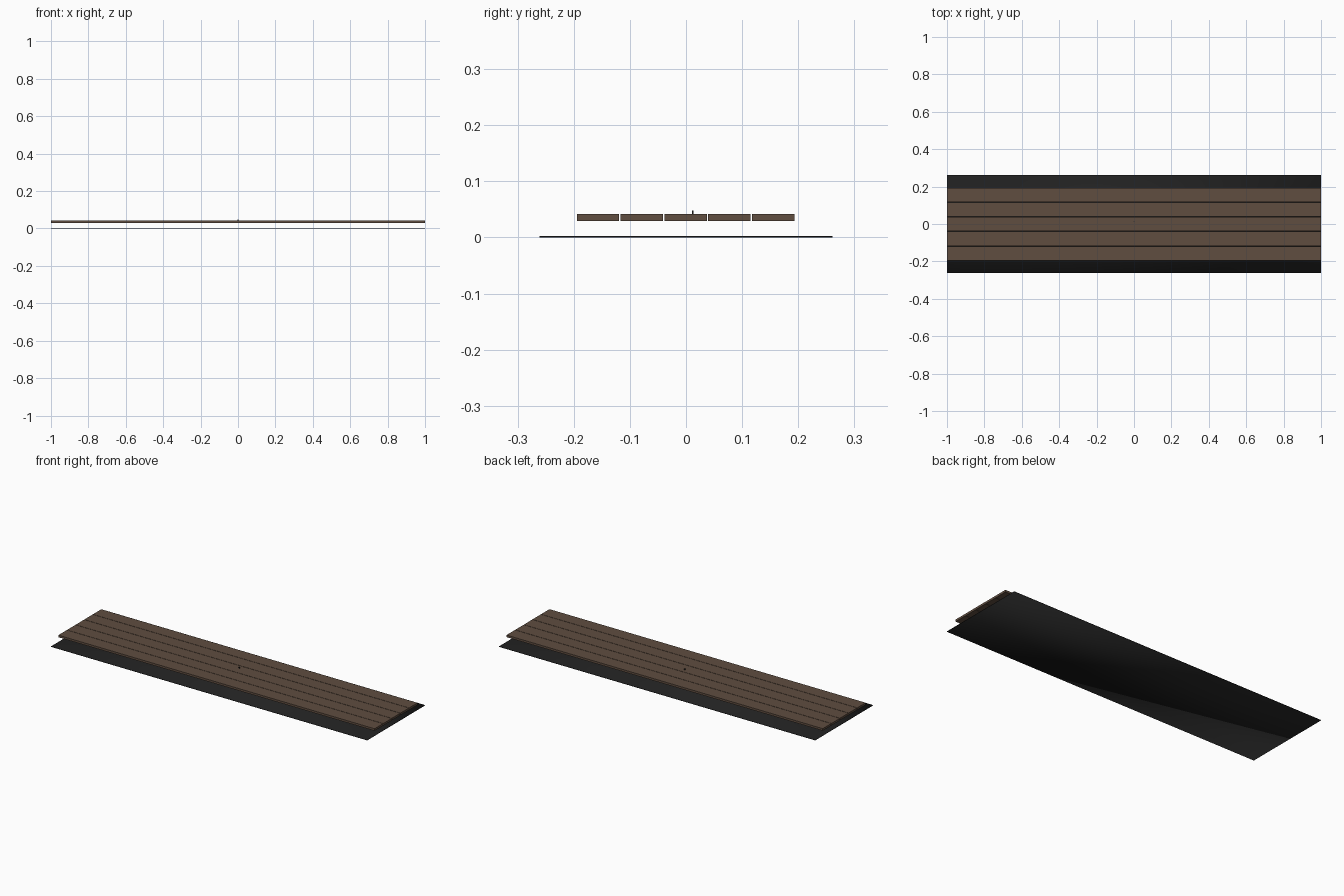
import bpy

if "Cube" in bpy.data.objects:
    bpy.data.objects.remove(bpy.data.objects["Cube"])


def material(name, rgb):
    m = bpy.data.materials.new(name)
    m.diffuse_color = (*rgb, 1)
    m.use_nodes = True
    m.node_tree.nodes["Principled BSDF"].inputs["Base Color"].default_value = m.diffuse_color
    return m


brown = material("brown_wood", (0.115, 0.075, 0.051))
black = material("black_sheet", (0.015, 0.015, 0.015))


def box(name, low, high, mat, smooth=False):
    bpy.ops.mesh.primitive_cube_add(size=1)
    ob = bpy.context.object
    ob.name = name
    for v in ob.data.vertices:
        v.co = [h if c > 0 else l for c, l, h in zip(v.co, low, high)]
    ob.data.materials.append(mat)
    for p in ob.data.polygons:
        p.use_smooth = smooth
    return ob


# Thin base sheet, softly shaded around its edges
box("base_sheet", (-1, -0.261, 0), (1, 0.261, 0.003), black, True)

# Five long planks with narrow gaps, floating above the sheet
pitch, width, start = 0.078, 0.0755, -0.1945
for i in range(5):
    y = start + i * pitch
    box(f"plank_{i + 1}", (-1, y, 0.0295), (1, y + width, 0.0415), brown)

# Tiny pin at the middle of the deck
box("pin", (-0.003, 0.0105, 0.0405), (0.003, 0.0135, 0.048), black)
